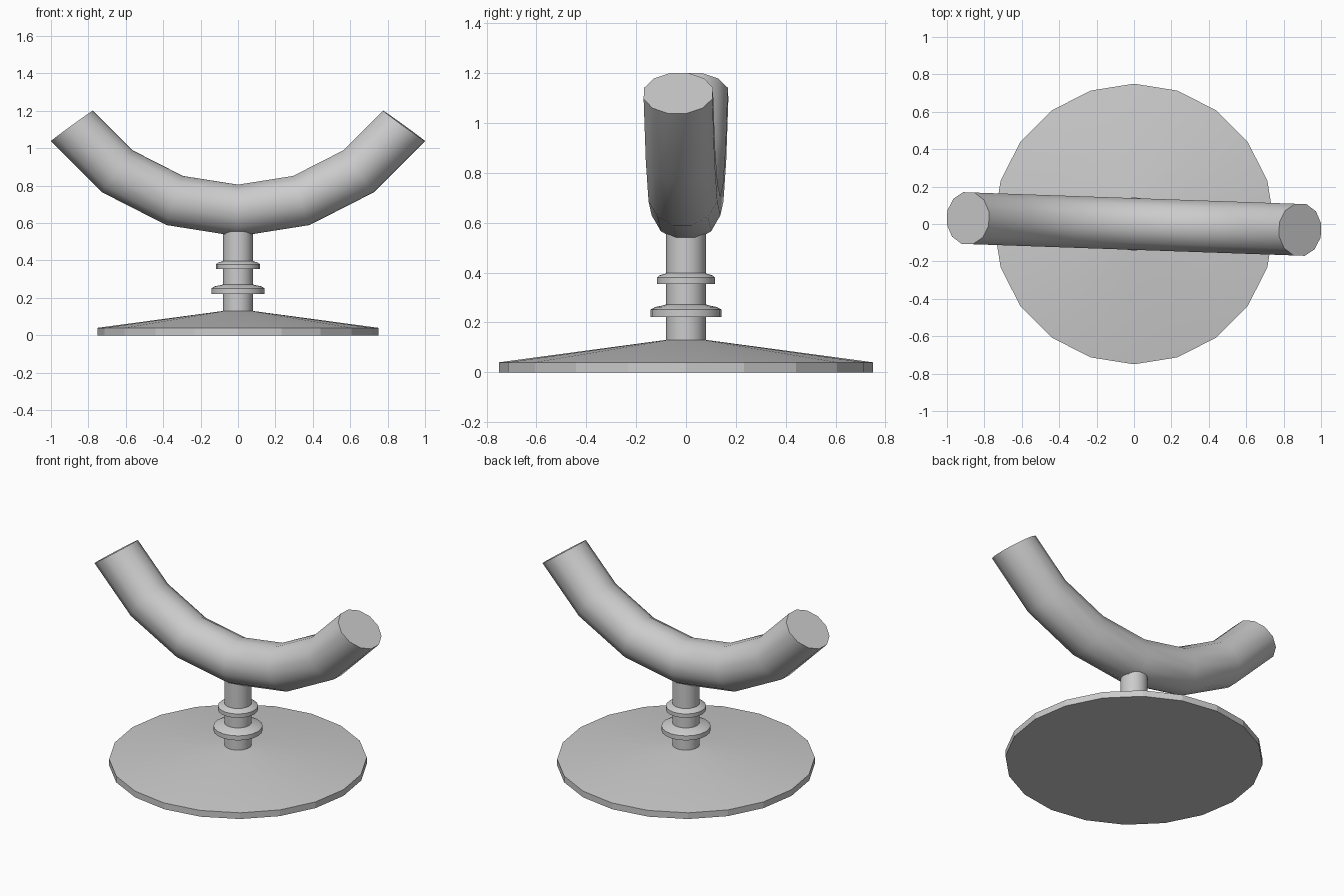
import bpy, bmesh, math
from mathutils import Vector, Matrix

cube = bpy.data.objects.get("Cube")
if cube:
    bpy.data.objects.remove(cube)

grey = bpy.data.materials.new("plain_grey")
grey.use_nodes = True
colour = (0.6, 0.6, 0.6, 1)
grey.diffuse_color = colour
grey.node_tree.nodes["Principled BSDF"].inputs["Base Color"].default_value = colour


def loft(name, rings, smooth_angle=40):
    """Skin a list of point rings and cap both ends."""
    bm = bmesh.new()
    loops = [[bm.verts.new(p) for p in ring] for ring in rings]
    for a, b in zip(loops, loops[1:]):
        for i in range(len(a)):
            j = (i + 1) % len(a)
            bm.faces.new((a[i], a[j], b[j], b[i]))
    bm.faces.new(loops[0])
    bm.faces.new(loops[-1])
    bmesh.ops.recalc_face_normals(bm, faces=bm.faces)
    mesh = bpy.data.meshes.new(name)
    bm.to_mesh(mesh)
    bm.free()
    obj = bpy.data.objects.new(name, mesh)
    bpy.context.collection.objects.link(obj)
    mesh.materials.append(grey)
    bpy.ops.object.select_all(action='DESELECT')
    obj.select_set(True)
    bpy.context.view_layer.objects.active = obj
    bpy.ops.object.shade_smooth_by_angle(angle=math.radians(smooth_angle))
    return obj


def lathe(name, profile, sides=20):
    """Turn (radius, height) points about the z axis."""
    step = math.tau / sides
    return loft(name, [[(r * math.cos(i * step), r * math.sin(i * step), z)
                        for i in range(sides)] for r, z in profile])


# Wide round foot: flat facets round the rim, smooth sloping top
foot = lathe("base_plate", [(0.75, 0), (0.75, 0.04), (0.08, 0.13)])
for face in foot.data.polygons:
    if abs(face.normal.z) < 0.05:
        face.use_smooth = False

# Post and its two rounded collars
lathe("post", [(0.08, 0.12), (0.08, 0.56)])
for name, radius, low, high in (("lower_collar", 0.143, 0.222, 0.275),
                                ("upper_collar", 0.117, 0.355, 0.4)):
    h = high - low
    flare = radius - 0.08
    lathe(name, [(0.075, low), (radius, low), (radius, low + h * 0.55),
                 (radius - flare * 0.3, low + h * 0.75),
                 (0.08 + flare * 0.1, low + h * 0.9), (0.075, high)])

# Curved tube: a slice of a ring, turned slightly about the post
centre, bend, tube = Vector((0, 0, 1.765)), 1.098, 0.143
turn = Matrix.Rotation(math.radians(-2), 3, 'Z')
rings = []
for k in range(-3, 4):
    a = math.radians(18 * k)
    out = Vector((math.sin(a), 0, -math.cos(a)))
    ring = []
    for i in range(12):
        t = math.tau * (i + 0.5) / 12
        p = centre + out * (bend + tube * math.cos(t)) + Vector((0, tube * math.sin(t), 0))
        ring.append(turn @ p)
    rings.append(ring)
loft("curved_tube", rings)
